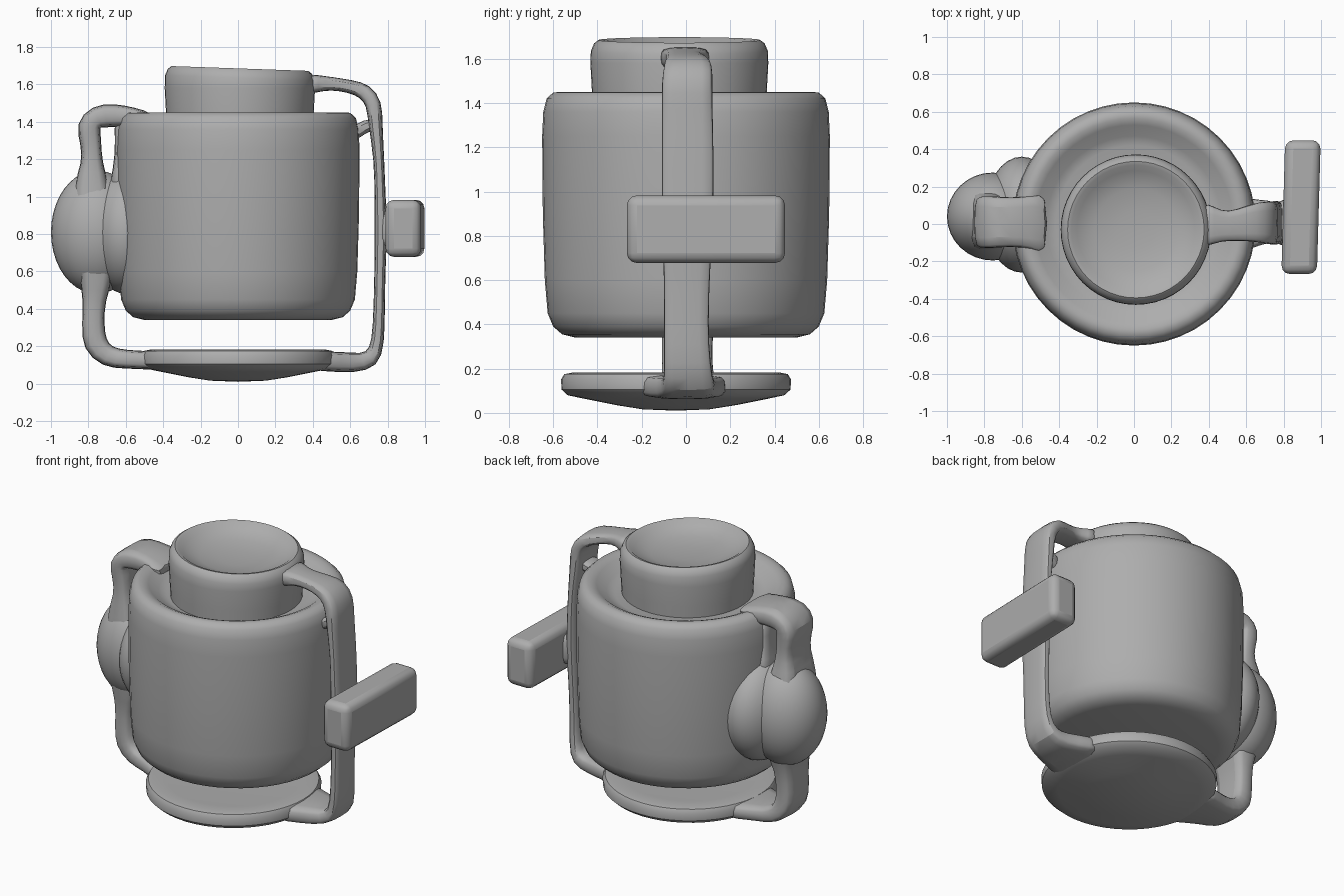
import bpy, bmesh, math
from mathutils import Vector

if "Cube" in bpy.data.objects:
    bpy.data.objects.remove(bpy.data.objects["Cube"])

grey = bpy.data.materials.new("plain_grey")
grey.diffuse_color = (0.42, 0.42, 0.42, 1)
grey.use_nodes = True
grey.node_tree.nodes["Principled BSDF"].inputs["Base Color"].default_value = grey.diffuse_color


def finish(name, bm, angle=40, subsurf=0, bevel=0):
    bmesh.ops.recalc_face_normals(bm, faces=bm.faces)
    me = bpy.data.meshes.new(name)
    bm.to_mesh(me)
    bm.free()
    me.materials.append(grey)
    ob = bpy.data.objects.new(name, me)
    bpy.context.collection.objects.link(ob)
    if bevel:
        m = ob.modifiers.new("bevel", 'BEVEL')
        m.width, m.segments = bevel, 3
    if subsurf:
        m = ob.modifiers.new("subsurf", 'SUBSURF')
        m.levels = m.render_levels = subsurf
    bpy.context.view_layer.objects.active = ob
    ob.select_set(True)
    bpy.ops.object.shade_smooth_by_angle(angle=math.radians(angle))
    ob.select_set(False)
    return ob


def lathe(name, profile, cx=0, cy=0, steps=48, tilt=0.0, tilt_from=9):
    """Revolve (radius, z) points; tilt lowers the +x side above tilt_from."""
    bm = bmesh.new()
    rings = []
    for r, z in profile:
        ring = []
        for i in range(steps if r > 0 else 1):
            a = 2 * math.pi * i / steps
            x, y = r * math.cos(a), r * math.sin(a)
            dz = -tilt * x if z > tilt_from else 0
            ring.append(bm.verts.new((cx + x, cy + y, z + dz)))
        rings.append(ring)
    for a, b in zip(rings, rings[1:]):
        for i in range(steps):
            j = (i + 1) % steps
            vs = [a[i % len(a)], a[j % len(a)], b[j % len(b)], b[i % len(b)]]
            bm.faces.new(list(dict.fromkeys(vs)))
    return finish(name, bm)


def strap(name, path):
    """Sweep a rounded bar along (x, z, thickness, y_min, y_max) stations."""
    bm = bmesh.new()
    rings = []
    for i, (x, z, t, y0, y1) in enumerate(path):
        p, q = path[max(i - 1, 0)], path[min(i + 1, len(path) - 1)]
        d = Vector((q[0] - p[0], 0, q[1] - p[1])).normalized()
        n = Vector((-d.z, 0, d.x)) * t / 2
        c = min(0.02, (y1 - y0) / 4)
        pts = [(y0, -.6), (y0 + c, -1), (y1 - c, -1), (y1, -.6),
               (y1, .6), (y1 - c, 1), (y0 + c, 1), (y0, .6)]
        rings.append([bm.verts.new(Vector((x, y, z)) + n * s) for y, s in pts])
    for a, b in zip(rings, rings[1:]):
        for i in range(8):
            j = (i + 1) % 8
            bm.faces.new((a[i], a[j], b[j], b[i]))
    bm.faces.new(rings[0])
    bm.faces.new(rings[-1])
    return finish(name, bm, 50, subsurf=1)


def blob(name, centre, radii):
    bm = bmesh.new()
    bmesh.ops.create_uvsphere(bm, u_segments=32, v_segments=20, radius=1)
    for v in bm.verts:
        v.co = Vector(centre) + Vector([c * r for c, r in zip(v.co, radii)])
    return finish(name, bm)


# Main drum with rounded edges and a sunken ring on top
lathe("drum", [(0, .345), (.50, .34), (.56, .355), (.60, .39), (.625, .45),
               (.638, .60), (.647, .90), (.65, 1.25), (.645, 1.36),
               (.63, 1.42), (.60, 1.448), (.565, 1.45), (.53, 1.435),
               (.47, 1.39), (.42, 1.375), (0, 1.375)])

# Neck with a dished lid
lathe("neck", [(.39, 1.36), (.395, 1.45), (.402, 1.58), (.40, 1.635),
               (.385, 1.67), (.365, 1.685), (.345, 1.68), (.315, 1.655),
               (.22, 1.625), (.10, 1.612), (0, 1.61)],
      .01, -.03, tilt=.035, tilt_from=1.6)

# Round foot plate with a bulging underside
lathe("foot_plate", [(0, .01), (.15, .016), (.27, .035), (.42, .065), (.49, .08),
                     (.517, .105), (.52, .15), (.505, .175), (.47, .182),
                     (.40, .178), (0, .175)], 0, -.045)

# Right frame strap, from the neck down to the foot
strap("right_strap", [(.36, 1.60, .12, -.14, .13), (.43, 1.605, .09, -.10, .09),
                      (.50, 1.605, .07, -.09, .06), (.60, 1.59, .07, -.09, .10),
                      (.68, 1.565, .09, -.10, .12), (.73, 1.50, .09, -.11, .12),
                      (.735, 1.38, .075, -.11, .12), (.755, 1.20, .055, -.11, .125),
                      (.76, .98, .06, -.11, .125), (.765, .82, .07, -.11, .12),
                      (.76, .66, .06, -.10, .11), (.755, .40, .06, -.10, .10),
                      (.75, .22, .07, -.10, .11), (.72, .125, .10, -.10, .13),
                      (.62, .11, .11, -.13, .13), (.48, .12, .11, -.20, .18),
                      (.38, .12, .10, -.24, .20)])
strap("strap_bridge", [(.61, 1.33, .09, -.05, .06), (.66, 1.365, .06, -.05, .06),
                       (.72, 1.39, .08, -.08, .09)])

# Left frame strap, from the drum rim down to the foot
strap("left_strap", [(-.46, 1.42, .06, -.17, .17), (-.55, 1.425, .10, -.13, .15),
                     (-.66, 1.435, .13, -.12, .14), (-.76, 1.43, .13, -.13, .15),
                     (-.805, 1.38, .14, -.13, .15), (-.785, 1.28, .11, -.12, .14),
                     (-.78, 1.18, .11, -.12, .14), (-.785, 1.08, .19, -.13, .17),
                     (-.77, .80, .24, -.16, .22), (-.755, .55, .18, -.13, .16),
                     (-.77, .45, .12, -.11, .13), (-.775, .32, .12, -.11, .12),
                     (-.77, .21, .14, -.11, .12), (-.70, .14, .12, -.11, .13),
                     (-.60, .13, .10, -.13, .14), (-.48, .125, .10, -.20, .18),
                     (-.38, .12, .10, -.24, .20)])
strap("hole_edge", [(-.61, 1.43, .12, -.11, .13), (-.615, 1.30, .08, -.09, .11),
                    (-.62, 1.15, .09, -.10, .13), (-.63, 1.00, .15, -.14, .18)])

# Round bulge on the left, blended into the drum
blob("side_bulge", (-.755, .04, .81), (.245, .235, .33))
blob("bulge_root", (-.60, .05, .81), (.20, .31, .33))

# Rounded paddle on the right
bm = bmesh.new()
bmesh.ops.create_cube(bm, size=1)
for v in bm.verts:
    v.co = Vector((.888 + v.co.x * .19, .09 + v.co.y * .715, .83 + v.co.z * .305))
    v.co.x += .015 if v.co.y > 0 else -.005
finish("paddle", bm, 50, bevel=.045)
strap("paddle_mount", [(.75, .83, .24, -.11, .12), (.79, .83, .22, -.11, .12),
                       (.84, .83, .25, -.14, .16)])
